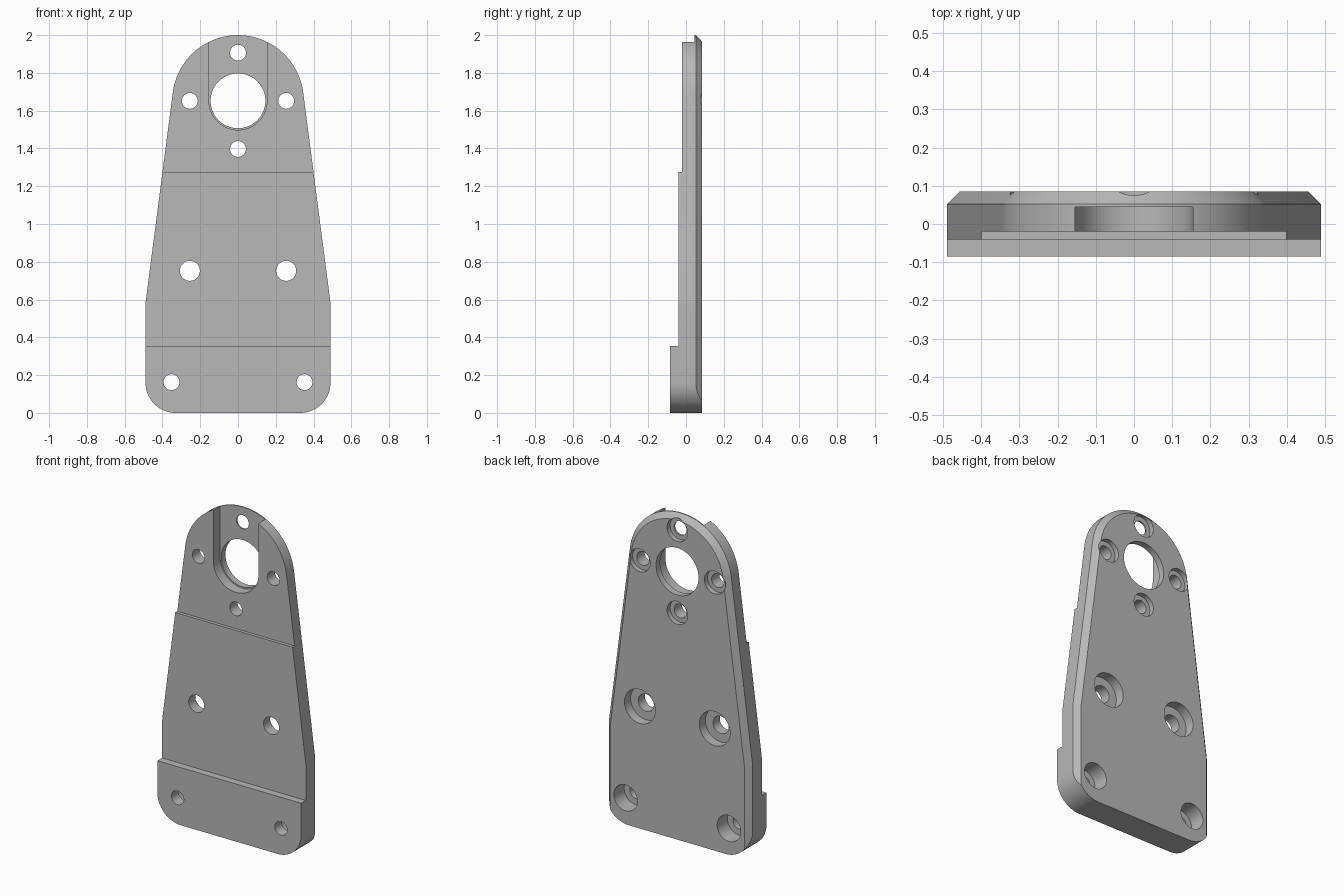
import bpy
import bmesh
from math import sin, cos, pi, acos, atan2, hypot, radians

if "Cube" in bpy.data.objects:
    bpy.data.objects.remove(bpy.data.objects["Cube"], do_unlink=True)

HALF_W, SHOULDER_Z = 0.49, 0.58      # lower body half width, start of taper
HEAD_Z, HEAD_R = 1.652, 0.348        # centre and radius of the rounded head
FRONT, BACK = -0.085, 0.085
CORNER_R, BEVEL = 0.16, 0.033

grey = bpy.data.materials.new("machined grey")
grey.use_nodes = True
colour = (0.48, 0.48, 0.48, 1)
grey.diffuse_color = colour
grey.node_tree.nodes["Principled BSDF"].inputs["Base Color"].default_value = colour


def arc(cx, cz, r, a0, a1, n):
    return [(cx + r * cos(a0 + (a1 - a0) * i / n),
             cz + r * sin(a0 + (a1 - a0) * i / n)) for i in range(n + 1)]


def circle(cx, cz, r):
    return arc(cx, cz, r, 0, 2 * pi, 64)[:-1]


def loft(name, rings):
    """Closed solid through (y, [(x, z), ...]) rings of equal point count."""
    bm = bmesh.new()
    loops = [[bm.verts.new((x, y, z)) for x, z in pts] for y, pts in rings]
    n = len(loops[0])
    for a, b in zip(loops, loops[1:]):
        for i in range(n):
            j = (i + 1) % n
            bm.faces.new((a[i], a[j], b[j], b[i]))
    bm.faces.new(loops[0])
    bm.faces.new(loops[-1])
    bmesh.ops.recalc_face_normals(bm, faces=bm.faces)
    mesh = bpy.data.meshes.new(name)
    bm.to_mesh(mesh)
    bm.free()
    mesh.materials.append(grey)
    obj = bpy.data.objects.new(name, mesh)
    bpy.context.collection.objects.link(obj)
    return obj


def cut(target, cutter):
    cutter.hide_render = True
    bpy.context.view_layer.objects.active = target
    mod = target.modifiers.new("cut", "BOOLEAN")
    mod.operation, mod.solver, mod.object = "DIFFERENCE", "EXACT", cutter
    bpy.ops.object.modifier_apply(modifier=mod.name)
    bpy.data.objects.remove(cutter, do_unlink=True)


def box(x, z0, z1):
    return [(-x, z0), (x, z0), (x, z1), (-x, z1)]


def outline(inset):
    """Tapered plate with a round head, inset on every edge but the bottom."""
    dx, dz = HALF_W, SHOULDER_Z - HEAD_Z
    tangent = atan2(dz, dx) + acos(HEAD_R / hypot(dx, dz))
    r, w = HEAD_R - inset, HALF_W - inset
    shoulder = HEAD_Z + (r - cos(tangent) * w) / sin(tangent)
    head = arc(0, HEAD_Z, r, tangent, pi - tangent, 48)
    return [(-w, 0), (w, 0), (w, shoulder)] + head + [(-w, shoulder)]


# Plate with chamfered back edge
plate = loft("mounting_plate", [(FRONT, outline(0)), (BACK - BEVEL, outline(0)),
                                (BACK, outline(BEVEL))])

# Rounded lower corners
for s in (-1, 1):
    c = HALF_W - CORNER_R
    pts = arc(c, CORNER_R, CORNER_R, 0, -pi / 2, 16)
    pts += [(c, -0.1), (0.6, -0.1), (0.6, CORNER_R)]
    pts = [(s * x, z) for x, z in pts]
    cut(plate, loft("corner_cutter", [(-0.3, pts), (0.3, pts)]))

# Front steps: thick foot, middle, thin upper part
for z, y in ((0.355, -0.04), (1.275, -0.02)):
    pts = box(0.8, z, 2.3)
    cut(plate, loft("step_cutter", [(-0.3, pts), (y, pts)]))

# Open-topped channel in the head
channel = arc(0, HEAD_Z, 0.154, pi, 2 * pi, 32) + [(0.154, 2.3), (-0.154, 2.3)]
cut(plate, loft("channel_cutter", [(-0.3, channel), (0.045, channel)]))

# Main bore
bore = circle(0, HEAD_Z, 0.145)
cut(plate, loft("bore_cutter", [(-0.3, bore), (0.3, bore)]))

# Counterbored holes: x, z, hole radius, counterbore radius, counterbore depth
P = 0.255
holes = [(0, HEAD_Z + P, 0.042, 0.07, 0.03), (0, HEAD_Z - P, 0.042, 0.07, 0.03)]
for s in (-1, 1):
    holes += [(s * P, HEAD_Z, 0.042, 0.07, 0.03),
              (s * P, 0.752, 0.053, 0.105, 0.06),
              (s * 0.352, 0.163, 0.042, 0.08, 0.1)]
for x, z, r, big, depth in holes:
    small, wide = circle(x, z, r), circle(x, z, big)
    cut(plate, loft("hole_cutter", [(-0.3, small), (BACK - depth, small),
                                    (BACK - depth, wide), (0.3, wide)]))

# Smooth arcs, crisp edges
bpy.ops.object.select_all(action="DESELECT")
plate.select_set(True)
bpy.context.view_layer.objects.active = plate
bpy.ops.object.shade_smooth_by_angle(angle=radians(6.5))
